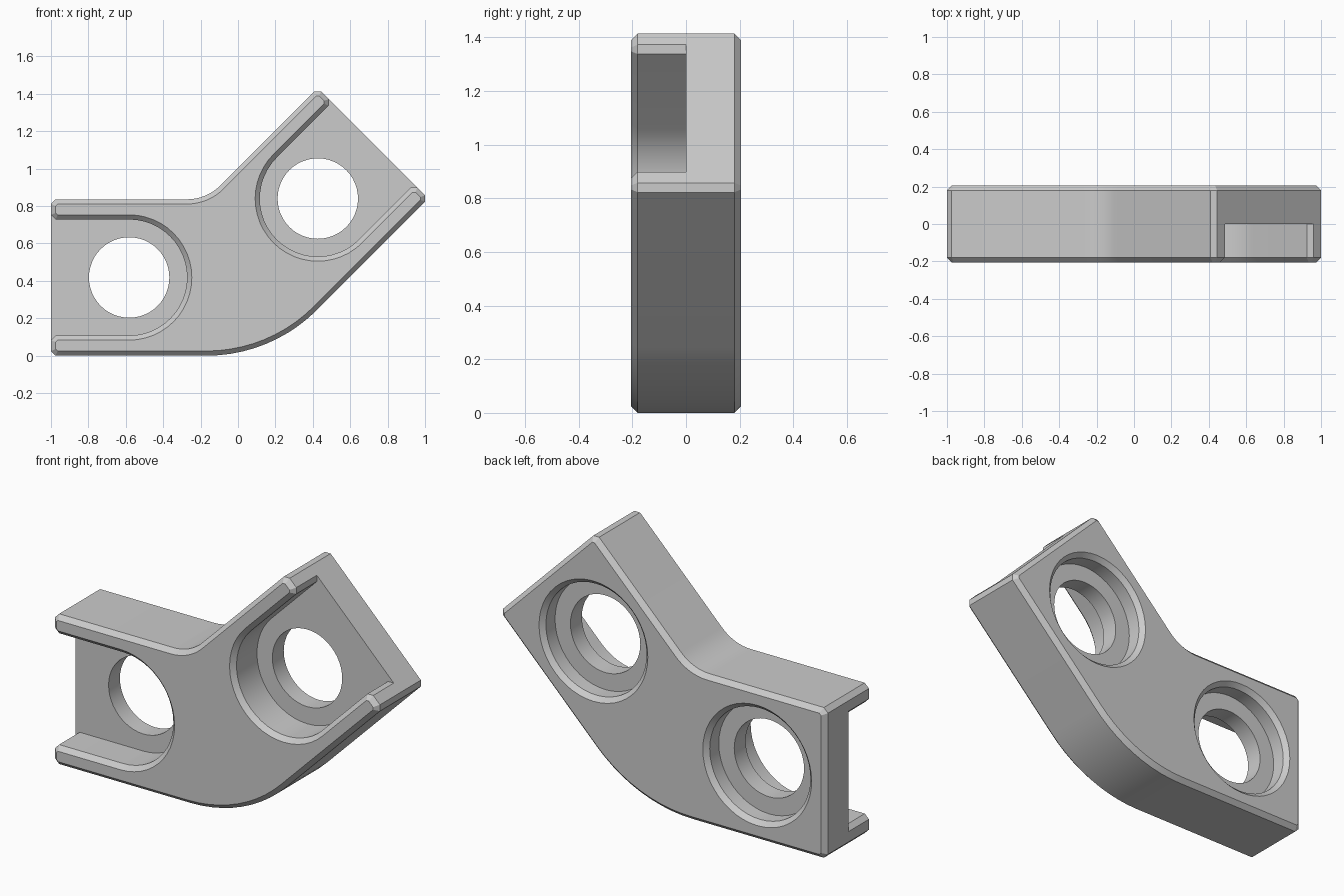
import bpy, bmesh, math
from mathutils import Vector, Matrix
from mathutils.geometry import tessellate_polygon

if "Cube" in bpy.data.objects:
    bpy.data.objects.remove(bpy.data.objects["Cube"])

HALF = 0.418      # half width of an arm, also hole-to-end distance
POCKET = 0.31     # pocket and counterbore radius
HOLE = 0.215
CH = 0.025        # chamfer
Y = 0.205         # half thickness
SEG = 48

C1, U1 = Vector((-0.582, 0.418)), Vector((-1, 0))
C2, U2 = Vector((0.4266, 0.84)), Vector((1, 1)).normalized()


def arm_corners(c, u):
    """End of one arm, counter-clockwise: corner, U-shaped pocket, corner."""
    v = Vector((u.y, -u.x))
    spec = [(HALF, HALF, CH, 1),
            (HALF, POCKET, CH, 1), (-POCKET, POCKET, POCKET, 12),
            (-POCKET, -POCKET, POCKET, 12), (HALF, -POCKET, CH, 1),
            (HALF, -HALF, CH, 1)]
    return [(c + u * a + v * b, r, n) for a, b, r, n in spec]


def round_corner(a, p, b, r, n):
    """Arc of n segments replacing corner p (n = 1 gives a chamfer)."""
    din, dout = (p - a).normalized(), (b - p).normalized()
    turn = math.atan2(din.x * dout.y - din.y * dout.x, din.dot(dout))
    start = p - din * r * math.tan(abs(turn) / 2)
    normal = Vector((-din.y, din.x)) * math.copysign(r, turn)
    centre = start + normal
    return [centre + Matrix.Rotation(turn * i / n, 2) @ -normal for i in range(n + 1)]


def clean(pts):
    out = []
    for p in pts:
        if not out or (p - out[-1]).length > 1e-4:
            out.append(p)
    return out


def inset(pts, d):
    out = []
    for i, p in enumerate(pts):
        e1 = (p - pts[i - 1]).normalized()
        e2 = (pts[(i + 1) % len(pts)] - p).normalized()
        n1, n2 = Vector((-e1.y, e1.x)), Vector((-e2.y, e2.x))
        out.append(p + (n1 + n2) * d / (1 + n1.dot(n2)))
    return out


def circle(c, r):
    return [c + Vector((math.cos(t), math.sin(t))) * r
            for t in (2 * math.pi * i / SEG for i in range(SEG))]


bm = bmesh.new()


def loft(rings):
    """Quad walls through (points, y) rings."""
    loops = [[bm.verts.new((p.x, y, p.y)) for p in pts] for pts, y in rings]
    for lo, hi in zip(loops, loops[1:]):
        for i in range(len(lo)):
            bm.faces.new((lo[i - 1], lo[i], hi[i], hi[i - 1]))


def cap(loops, y):
    """Flat face at y; loops after the first are holes."""
    verts = [bm.verts.new((p.x, y, p.y)) for pts in loops for p in pts]
    for tri in tessellate_polygon([[p.to_3d() for p in pts] for pts in loops]):
        bm.faces.new([verts[i] for i in tri])


# Profile: lower bend, angled arm, inner bend, level arm
diff = C2.x - C2.y
root2 = math.sqrt(2)
lower_bend = Vector((diff + HALF * root2, 0))
inner_bend = Vector((diff - HALF * root2 + 2 * HALF, 2 * HALF))
corners = ([(lower_bend, 0.835, 10)] + arm_corners(C2, U2)
           + [(inner_bend, 0.25, 8)] + arm_corners(C1, U1))
count = len(corners)
arcs = [round_corner(corners[i - 1][0], p, corners[(i + 1) % count][0], r, n)
        for i, (p, r, n) in enumerate(corners)]
pockets = [clean(sum(arcs[s:s + 4], [])) for s in (2, 9)]
front = clean(sum(arcs, []))

# The back outline skips the pockets but keeps their end points
back = clean(arcs[0] + arcs[1] + [pockets[0][0], pockets[0][-1]] + arcs[6] + arcs[7]
             + arcs[8] + [pockets[1][0], pockets[1][-1]] + arcs[13])

# Front half with open pockets, back half solid, both with chamfered rims
loft([(inset(front, CH), -Y), (front, CH - Y), (front, 0)])
cap([inset(front, CH)], -Y)
loft([(back, 0), (back, Y - CH), (inset(back, CH), Y)])
cap([inset(back, CH)] + [circle(c, POCKET + CH) for c in (C1, C2)], Y)

# Pocket floors and stepped holes
for c, pocket in ((C2, pockets[0]), (C1, pockets[1])):
    cap([pocket, circle(c, HOLE)], 0)
    loft([(circle(c, POCKET + CH), Y), (circle(c, POCKET), Y - CH),
          (circle(c, POCKET), 0.1), (circle(c, HOLE), 0.1), (circle(c, HOLE), 0)])

bmesh.ops.remove_doubles(bm, verts=bm.verts, dist=1e-4)
bmesh.ops.recalc_face_normals(bm, faces=bm.faces)

mesh = bpy.data.meshes.new("angle_bracket")
bm.to_mesh(mesh)
bm.free()
bracket = bpy.data.objects.new("angle_bracket", mesh)
bpy.context.collection.objects.link(bracket)
bpy.context.view_layer.objects.active = bracket
bracket.select_set(True)
bpy.ops.object.shade_smooth_by_angle(angle=math.radians(30))
